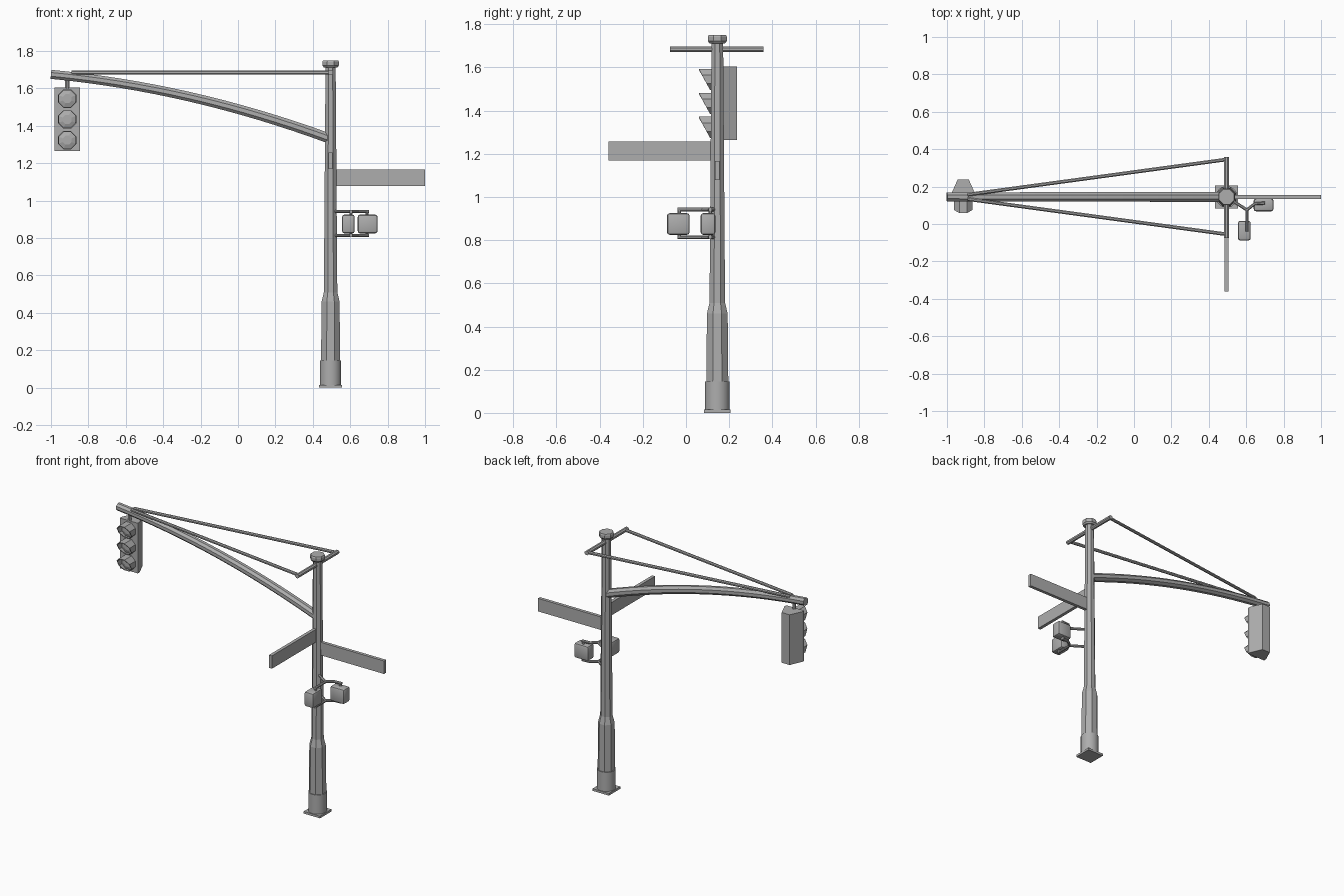
import bpy, bmesh, math
from mathutils import Vector, Matrix

if "Cube" in bpy.data.objects:
    bpy.data.objects.remove(bpy.data.objects["Cube"])

PX, PY = 0.495, 0.145          # pole axis
metal = bpy.data.materials.new("grey metal")
metal.diffuse_color = (0.42, 0.42, 0.42, 1)
metal.use_nodes = True
metal.node_tree.nodes["Principled BSDF"].inputs["Base Color"].default_value = metal.diffuse_color


def finish(bm, name, smooth=None):
    bmesh.ops.recalc_face_normals(bm, faces=bm.faces)
    me = bpy.data.meshes.new(name)
    bm.to_mesh(me)
    bm.free()
    ob = bpy.data.objects.new(name, me)
    bpy.context.collection.objects.link(ob)
    me.materials.append(metal)
    if smooth:
        bpy.ops.object.select_all(action='DESELECT')
        bpy.context.view_layer.objects.active = ob
        ob.select_set(True)
        bpy.ops.object.shade_smooth_by_angle(angle=math.radians(smooth))
    return ob


def loft(bm, rings, cap=True):
    vs = [[bm.verts.new(p) for p in r] for r in rings]
    n = len(vs[0])
    for a, b in zip(vs, vs[1:]):
        for i in range(n):
            bm.faces.new((a[i], a[(i + 1) % n], b[(i + 1) % n], b[i]))
    if cap:
        bm.faces.new(vs[0])
        bm.faces.new(vs[-1])


def column(name, profile, sides=8, smooth=None):
    """Upright faceted column on the pole axis; profile is (flat radius, z)."""
    bm = bmesh.new()
    k = 1 / math.cos(math.pi / sides)
    loft(bm, [[(PX + r * k * math.cos((i + .5) * math.tau / sides),
                PY + r * k * math.sin((i + .5) * math.tau / sides), z)
               for i in range(sides)] for r, z in profile])
    return finish(bm, name, smooth)


def tube(name, path, r, r_end=None, sides=8):
    """Faceted rod swept along a path."""
    pts = [Vector(p) for p in path]
    r_end = r_end or r
    rings = []
    for j, p in enumerate(pts):
        t = (pts[min(j + 1, len(pts) - 1)] - pts[max(j - 1, 0)]).normalized()
        ref = Vector((0, 0, 1)) if abs(t.z) < .9 else Vector((1, 0, 0))
        u = t.cross(ref).normalized()
        v = u.cross(t)
        rr = r + (r_end - r) * j / (len(pts) - 1)
        rings.append([p + rr * (u * math.cos((i + .5) * math.tau / sides)
                                + v * math.sin((i + .5) * math.tau / sides))
                      for i in range(sides)])
    bm = bmesh.new()
    loft(bm, rings)
    return finish(bm, name)


def box(name, lo, hi, bevel=0, segments=2):
    bm = bmesh.new()
    lo, hi = Vector(lo), Vector(hi)
    bmesh.ops.create_cube(bm, size=1, matrix=Matrix.Translation((lo + hi) / 2)
                          @ Matrix.Diagonal((*(hi - lo), 1)))
    if bevel:
        bmesh.ops.bevel(bm, geom=bm.edges[:], offset=bevel, segments=segments,
                        profile=.5, affect='EDGES')
    return finish(bm, name, 35 if bevel else None)


# Pole with its foot and cap
box("base_plate", (PX - .061, PY - .061, 0), (PX + .061, PY + .061, .015))
column("base_collar", [(.057, .015), (.057, .145)], 20, 30)
column("pole", [(.051, .14), (.048, .46), (.036, .51), (.027, 1.72)])
column("pole_cap", [(.036, 1.712), (.044, 1.722), (.044, 1.742), (.040, 1.75)])

# Curved mast arm
arm = []
for i in range(17):
    t = i / 16
    arm.append((-1 + 1.495 * t, PY, 1.675 - .14 * t - .205 * t * t))
tube("mast_arm", arm, .026, .029)

# Cross bar and two tie rods
tube("cross_bar", [(PX, -.075, 1.685), (PX, .358, 1.685)], .0145)
for side, name in ((-1, "front_tie_rod"), (1, "back_tie_rod")):
    tube(name, [(PX, PY + side * .2, 1.685), (-.89, PY + side * .012, 1.685)], .0105)

# Traffic light housing: tapered plan, extruded upward
LX = -.913
plan = [(-.067, .135), (.067, .135), (.067, .155), (.03, .237), (-.03, .237), (-.067, .155)]
bm = bmesh.new()
loft(bm, [[(LX + x, y, z) for x, y in plan] for z in (1.265, 1.605)])
finish(bm, "signal_housing")
tube("signal_hanger", [(LX, PY, 1.6), (LX, PY, 1.66)], .012)

# Lenses and slanted visors
for n, cz in enumerate((1.545, 1.434, 1.323)):
    def ring(r, y, slant=0):
        return [(LX + r * math.cos((i + .5) * math.pi / 4),
                 y - slant * math.sin((i + .5) * math.pi / 4),
                 cz + r * math.sin((i + .5) * math.pi / 4)) for i in range(8)]
    bm = bmesh.new()
    loft(bm, [ring(.053, .137), ring(.053, .085, .028),
              ring(.048, .085, .028), ring(.048, .137)], cap=False)
    finish(bm, f"signal_visor_{n + 1}")
    bm = bmesh.new()
    loft(bm, [ring(.048, .137), ring(.048, .126), ring(.026, .118)])
    finish(bm, f"signal_lens_{n + 1}")

# Street sign blades
box("side_sign", (PX + .02, PY - .011, 1.078), (1.0, PY + .011, 1.166))
box("front_sign", (PX - .011, -.36, 1.17), (PX + .011, PY - .02, 1.257))

# Pedestrian signals, with forked brackets above and below
box("front_walk_signal", (.556, -.088, .825), (.624, .017, .925), .012)
box("side_walk_signal", (.64, .068, .825), (.746, .136, .925), .012)
for z, stub, name in ((.942, .915, "upper"), (.814, .835, "lower")):
    tube(name + "_bracket_stem", [(PX, PY, z), (.604, .075, z)], .009)
    tube(name + "_bracket_front_fork", [(.604, .08, z), (.604, -.04, z)], .009)
    tube(name + "_bracket_side_fork", [(.6, .073, z), (.645, .108, z), (.7, .112, z)], .009)
    tube(name + "_front_stub", [(.604, -.031, z), (.604, -.031, stub)], .009)
    tube(name + "_side_stub", [(.69, .112, z), (.69, .112, stub)], .009)
